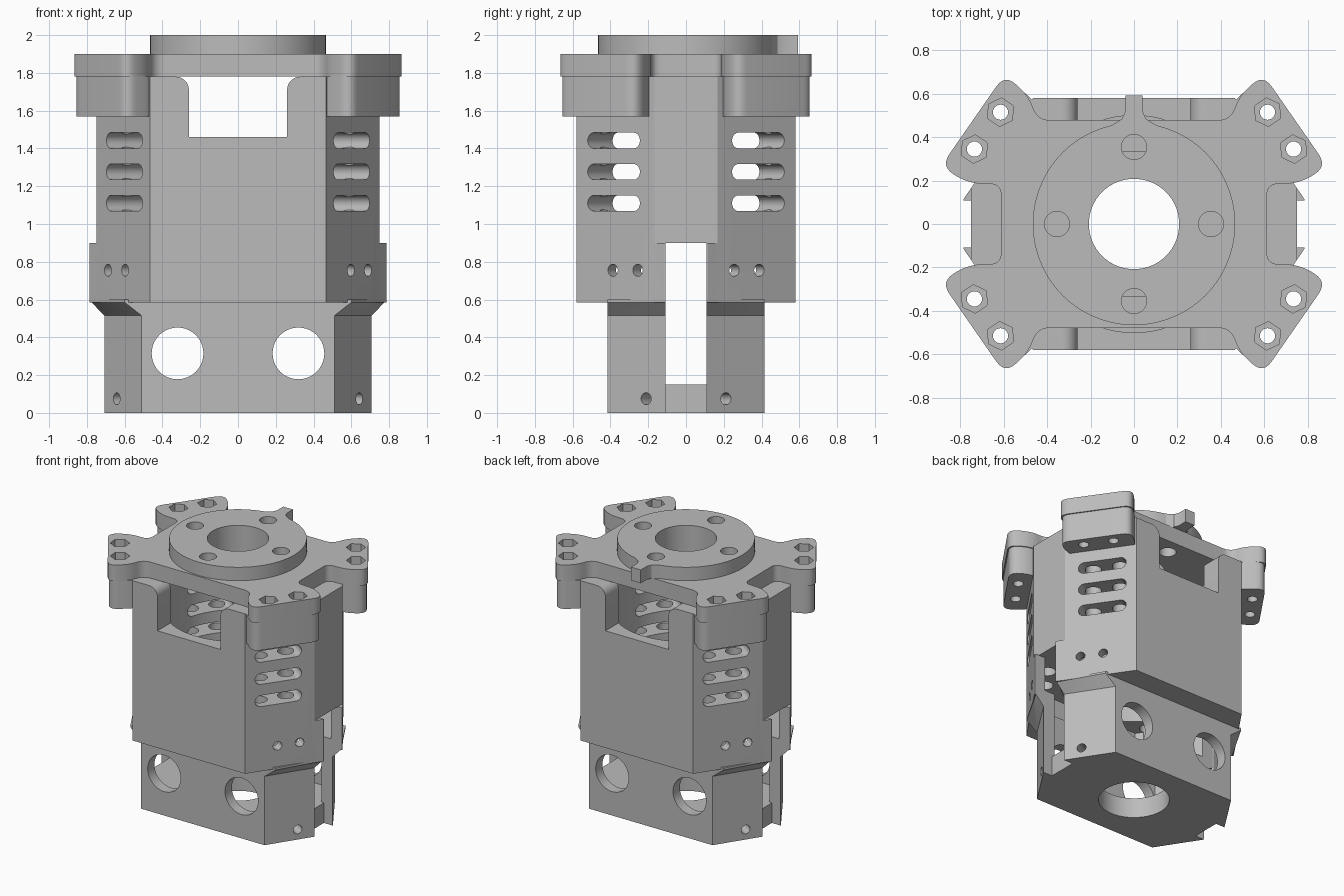
import bpy, bmesh, math
from mathutils import Matrix, Vector

if "Cube" in bpy.data.objects:
    bpy.data.objects.remove(bpy.data.objects["Cube"], do_unlink=True)

grey = bpy.data.materials.new("machined_grey")
grey.use_nodes = True
COLOUR = (0.5, 0.5, 0.5, 1)
grey.diffuse_color = COLOUR
grey.node_tree.nodes["Principled BSDF"].inputs["Base Color"].default_value = COLOUR

SIGNS = [(1, 1), (1, -1), (-1, -1), (-1, 1)]
NORMAL = Vector((0.465, 0.32, 0)).normalized()      # outward direction of a corner facet
ALONG = Vector((-NORMAL.y, NORMAL.x, 0))


def loft(name, sections, matrix=Matrix()):
    """Solid through stacked outlines: [(height, points), ...]."""
    bm = bmesh.new()
    rings = [[bm.verts.new(matrix @ Vector((x, y, z))) for x, y in pts] for z, pts in sections]
    bm.faces.new(rings[0])
    bm.faces.new(rings[-1])
    for low, high in zip(rings, rings[1:]):
        for i in range(len(low)):
            j = (i + 1) % len(low)
            bm.faces.new((low[i], low[j], high[j], high[i]))
    bmesh.ops.recalc_face_normals(bm, faces=bm.faces)
    mesh = bpy.data.meshes.new(name)
    bm.to_mesh(mesh)
    bm.free()
    mesh.materials.append(grey)
    obj = bpy.data.objects.new(name, mesh)
    bpy.context.collection.objects.link(obj)
    return obj


def prism(name, pts, z0, z1, matrix=Matrix()):
    return loft(name, [(z0, pts), (z1, pts)], matrix)


def circle(r, x=0, y=0, n=24, turn=0):
    return [(x + r * math.cos(turn + math.tau * i / n),
             y + r * math.sin(turn + math.tau * i / n)) for i in range(n)]


def rect(x0, x1, y0, y1):
    return [(x0, y0), (x1, y0), (x1, y1), (x0, y1)]


def four_way(quarter):
    """Mirror a quarter outline into a closed loop."""
    out = []
    for k, (sx, sy) in enumerate(SIGNS):
        out += [(x * sx, y * sy) for x, y in (quarter if k % 2 == 0 else quarter[::-1])]
    return out


def rounded(corners, steps=6):
    """Outline from (x, y, cut) corners, each eased by its cut length."""
    out = []
    for i, (x, y, cut) in enumerate(corners):
        p = Vector((x, y))
        if not cut:
            out.append((x, y))
            continue
        before, after = Vector(corners[i - 1][:2]), Vector(corners[(i + 1) % len(corners)][:2])
        a = p + (before - p).normalized() * cut
        b = p + (after - p).normalized() * cut
        for s in range(steps + 1):
            t = s / steps
            out.append(tuple(a * (1 - t) ** 2 + p * 2 * t * (1 - t) + b * t * t))
    return out


def combine(target, tool, operation="DIFFERENCE"):
    mod = target.modifiers.new("combine", "BOOLEAN")
    mod.operation, mod.solver, mod.object = operation, "EXACT", tool
    bpy.context.view_layer.update()
    result = bpy.data.meshes.new_from_object(
        target.evaluated_get(bpy.context.evaluated_depsgraph_get()))
    target.modifiers.clear()
    target.data = result
    bpy.data.objects.remove(tool, do_unlink=True)


def facet_matrix(sx, sy):
    """Local x along the corner facet, y up, z outward."""
    return Matrix(((ALONG.x * sx, 0, NORMAL.x * sx, 0),
                   (ALONG.y * sy, 0, NORMAL.y * sy, 0),
                   (0, 1, 0, 0), (0, 0, 0, 1)))


# Body: wide housing on a narrower base with a flared shoulder
body = prism("body", four_way([(0.465, 0.58), (0.785, 0.115)]), 0.585, 1.78)
foot = four_way([(0.51, 0.415), (0.708, 0.11)])
shoulder = four_way([(0.6, 0.415), (0.775, 0.112)])
combine(body, loft("base", [(0, foot), (0.515, foot), (0.585, shoulder), (0.6, shoulder)]), "UNION")

# Cavities: round bore, faceted pocket, base chamber, floor opening
combine(body, prism("bore", circle(0.5, n=64), 0.8, 1.9))
combine(body, prism("pocket", four_way([(0.43, 0.5), (0.7, 0.1)]), 0.645, 0.9))
combine(body, prism("chamber", four_way([(0.465, 0.335), (0.62, 0.1)]), 0.15, 0.7))
combine(body, prism("floor_hole", circle(0.24, n=48), -0.1, 0.3))

# Side slots and flats above them
combine(body, prism("slot", rect(-1, 1, -0.108, 0.108), 0.15, 0.9))
for s in (1, -1):
    combine(body, prism("slot_foot", rect(*sorted((s * 0.635, s)), -0.108, 0.108), -0.1, 0.2))
    combine(body, prism("side_flat", rect(*sorted((s * 0.75, s)), -0.4, 0.4), 0.9, 2))

# Front and back openings
THROUGH = Matrix.Rotation(math.pi / 2, 4, "X")
edge = [(0.26, 1.46)] + [(0.33 - 0.07 * math.cos(a), 1.71 + 0.07 * math.sin(a))
                         for a in [math.pi / 2 * i / 8 for i in range(9)]] + [(0.33, 1.9)]
combine(body, prism("window", edge + [(-x, z) for x, z in edge[::-1]], -1, 1, THROUGH))
for s in (1, -1):
    combine(body, prism("round_port", circle(0.137, 0.32 * s, 0.315, 40), -1, 1, THROUGH))

# Corner facets: vent slots, vertical channels and screw holes
for sx, sy in SIGNS:
    frame = facet_matrix(sx, sy)
    for u in (-0.12, 0.07):
        p = NORMAL * 0.6 + ALONG * u
        combine(body, prism("channel", circle(0.055, p.x * sx, p.y * sy), 0.85, 1.56))
    for z in (1.442, 1.276, 1.11):
        capsule = [(x + math.copysign(0.126, x) - 0.026, y + z)
                   for x, y in circle(0.042, n=24, turn=math.pi / 24)]
        combine(body, prism("vent", capsule, 0.36, 0.95, frame))
    for u, z, start in ((-0.02, 0.755, 0.4), (-0.18, 0.755, 0.4), (-0.19, 0.075, 0.5)):
        combine(body, prism("screw_hole", circle(0.032, u, z, 20), start, 0.95, frame))

# Top plate with four lobes, raised disc and locating tab
lobe = [(0.445, 0.478, 0.06), (0.485, 0.59, 0.06), (0.595, 0.69, 0.07),
        (0.89, 0.265, 0.07), (0.76, 0.185, 0.07), (0.612, 0.185, 0.055)]
plate_corners = []
for k, (sx, sy) in enumerate(SIGNS):
    plate_corners += [(x * sx, y * sy, c) for x, y, c in (lobe if k % 2 == 0 else lobe[::-1])]
plate = prism("top_plate", rounded(plate_corners), 1.78, 1.9)
disc = prism("disc", circle(0.466, n=96), 1.85, 2)
tab = [(0.1, 0.4), (0.1, 0.456), (0.055, 0.485), (0.04, 0.52), (0.04, 0.592)]
combine(disc, prism("tab", tab + [(-x, y) for x, y in tab[::-1]], 1.9, 2), "UNION")
combine(plate, disc, "UNION")
combine(plate, prism("centre_hole", circle(0.208, n=64), 1.6, 2.2))
for x, y in ((1, 0), (-1, 0), (0, 1), (0, -1)):
    combine(plate, prism("disc_hole", circle(0.058, x * 0.355, y * 0.355, 32), 1.6, 2.2))

# Lugs under the lobes, with bolt holes and hexagonal nut seats
parts = [body, plate]
lug_shape = rounded([(0.42, 0.5, 0), (0.475, 0.58, 0.03), (0.592, 0.68, 0.07),
                     (0.878, 0.267, 0.07), (0.755, 0.19, 0.07), (0.6, 0.2, 0)])
for sx, sy in SIGNS:
    name = ("back" if sy > 0 else "front") + ("_left" if sx > 0 else "_right") + "_lug"
    lug = prism(name, [(x * sx, y * sy) for x, y in lug_shape], 1.57, 1.78)
    for x, y in ((0.615, 0.515), (0.735, 0.345)):
        x, y = x * sx, y * sy
        for part in (lug, plate):
            combine(part, prism("bolt_hole", circle(0.035, x, y), 1.5, 2.1))
        turn = math.atan2(NORMAL.y * sy, NORMAL.x * sx)
        combine(plate, prism("nut_seat", circle(0.066, x, y, 6, turn), 1.82, 2.1))
    parts.append(lug)

# Smooth the rounded walls, keep the machined edges crisp
for obj in bpy.context.selected_objects:
    obj.select_set(False)
for obj in parts:
    obj.select_set(True)
bpy.context.view_layer.objects.active = body
bpy.ops.object.shade_smooth_by_angle(angle=math.radians(25))
